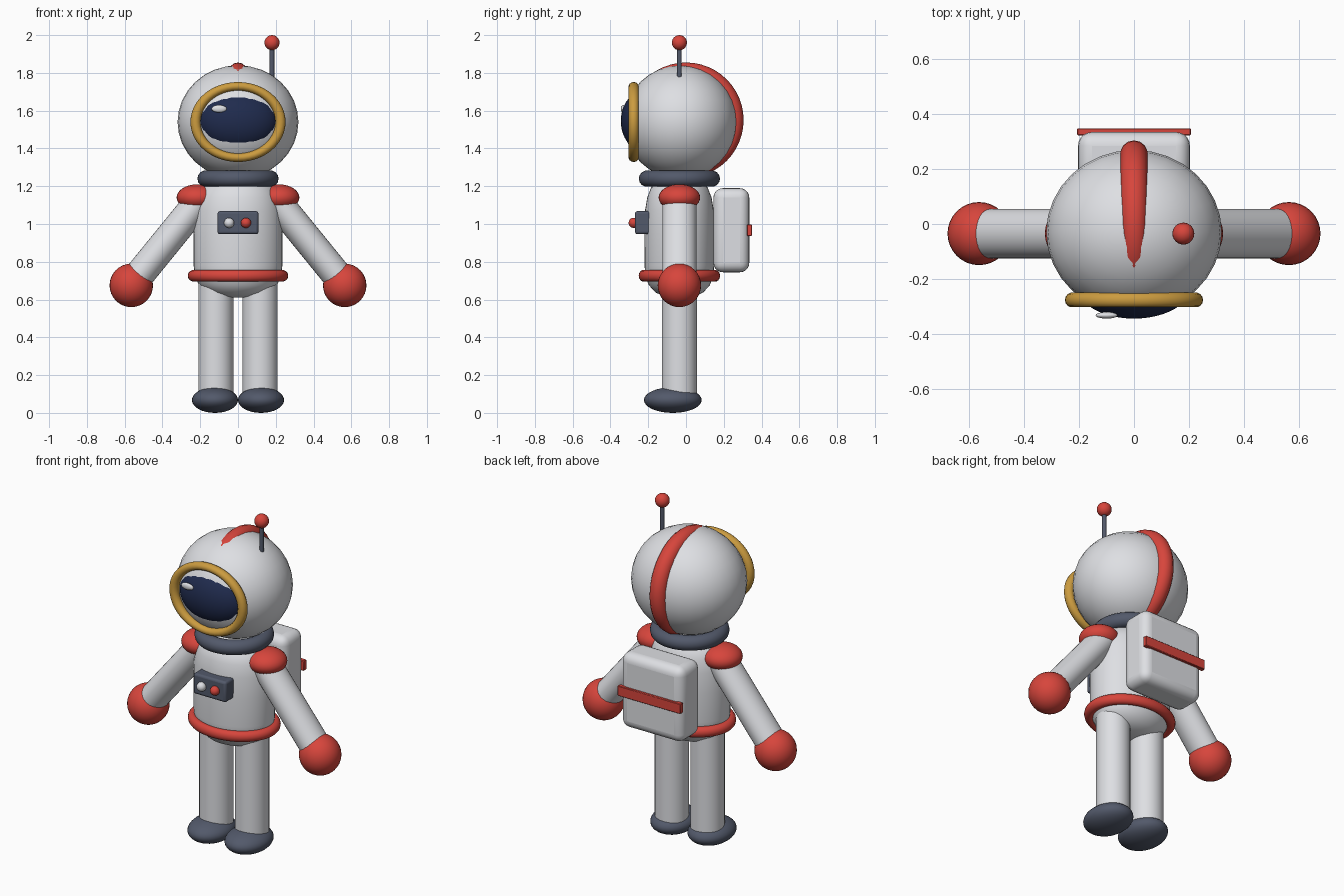
import bpy
import math
from mathutils import Vector

cube = bpy.data.objects.get("Cube")
if cube:
    bpy.data.objects.remove(cube, do_unlink=True)


def material(name, rgb):
    m = bpy.data.materials.new(name)
    m.use_nodes = True
    m.diffuse_color = (*rgb, 1)
    m.node_tree.nodes["Principled BSDF"].inputs["Base Color"].default_value = (*rgb, 1)
    return m


WHITE = material("suit white", (0.73, 0.74, 0.77))
RED = material("trim red", (0.68, 0.06, 0.045))
GOLD = material("rim gold", (0.60, 0.33, 0.05))
SLATE = material("slate grey", (0.085, 0.10, 0.145))
NAVY = material("visor navy", (0.014, 0.024, 0.075))
MID = -0.035  # depth of the body's centre line


def finish(name, mat, angle=50):
    ob = bpy.context.object
    ob.name = ob.data.name = name
    ob.data.materials.clear()
    ob.data.materials.append(mat)
    bpy.ops.object.transform_apply(location=False, rotation=False, scale=True)
    bpy.ops.object.shade_smooth_by_angle(angle=math.radians(angle))
    return ob


def ball(name, mat, loc, radii, segs=32, rings=16):
    bpy.ops.mesh.primitive_uv_sphere_add(segments=segs, ring_count=rings, location=loc)
    bpy.context.object.scale = radii
    return finish(name, mat)


def ring(name, mat, loc, major, minor, scale=(1, 1, 1), rot=(0, 0, 0)):
    bpy.ops.mesh.primitive_torus_add(location=loc, rotation=rot, major_segments=48,
                                     minor_segments=14, major_radius=major, minor_radius=minor)
    bpy.context.object.scale = scale
    return finish(name, mat, 80)


def rod(name, mat, start, end, rx, ry):
    a, b = Vector(start), Vector(end)
    bpy.ops.mesh.primitive_cylinder_add(vertices=32, radius=1, depth=1, location=(a + b) / 2)
    ob = bpy.context.object
    # keep the local y axis along world y, tilting in the frontal plane only
    ob.rotation_euler = (0, math.atan2(b.x - a.x, b.z - a.z), 0)
    ob.scale = (rx, ry, (b - a).length)
    return finish(name, mat)


def box(name, mat, loc, size, bevel, segments=4):
    bpy.ops.mesh.primitive_cube_add(size=1, location=loc)
    bpy.context.object.scale = size
    ob = finish(name, mat)
    mod = ob.modifiers.new("Rounded edges", "BEVEL")
    mod.width = bevel
    mod.segments = segments
    return ob


def lathe(name, mat, profile, loc, y_scale, segs=40):
    verts = [(r * math.cos(2 * math.pi * i / segs), r * math.sin(2 * math.pi * i / segs) * y_scale, z)
             for r, z in profile for i in range(segs)]
    faces = [(k * segs + i, k * segs + (i + 1) % segs, (k + 1) * segs + (i + 1) % segs, (k + 1) * segs + i)
             for k in range(len(profile) - 1) for i in range(segs)]
    last = (len(profile) - 1) * segs
    faces += [tuple(reversed(range(segs))), tuple(range(last, last + segs))]
    mesh = bpy.data.meshes.new(name)
    mesh.from_pydata(verts, [], faces)
    ob = bpy.data.objects.new(name, mesh)
    ob.location = loc
    bpy.context.collection.objects.link(ob)
    bpy.ops.object.select_all(action="DESELECT")
    ob.select_set(True)
    bpy.context.view_layer.objects.active = ob
    return finish(name, mat)


# Helmet with crest, visor and rim
ball("helmet", WHITE, (0, -0.03, 1.54), (0.32, 0.30, 0.30))
ring("helmet_crest", RED, (0, 0, 1.55), 0.255, 0.05, rot=(0, math.pi / 2, 0))
ball("visor", NAVY, (0, -0.223, 1.545), (0.21, 0.122, 0.159), 48, 32)
ring("visor_rim", GOLD, (0, -0.277, 1.54), 0.225, 0.027, (1, 0.84, 1), (math.pi / 2, 0, 0))
ball("visor_glint", WHITE, (-0.10, -0.333, 1.61), (0.04, 0.012, 0.02), 20, 10)

# Antenna
rod("antenna_rod", SLATE, (0.18, MID, 1.72), (0.18, MID, 1.94), 0.012, 0.012)
ball("antenna_tip", RED, (0.18, MID, 1.96), (0.04, 0.04, 0.04), 24, 12)

# Torso, collar and belt
lathe("torso", WHITE, [(0.04, 0.61), (0.10, 0.616), (0.16, 0.637), (0.205, 0.675), (0.228, 0.72),
                       (0.235, 0.78), (0.236, 0.95), (0.232, 1.07), (0.217, 1.14), (0.19, 1.195),
                       (0.14, 1.23)], (0, MID, 0), 0.785)
ring("collar", SLATE, (0, MID, 1.24), 0.172, 0.043)
ring("belt", RED, (0, MID, 0.726), 0.235, 0.031, (1, 0.81, 1))

# Chest panel
box("chest_panel", SLATE, (0, -0.225, 1.007), (0.216, 0.09, 0.122), 0.013, 3)
for name, mat, x in (("white_button", WHITE, -0.047), ("red_button", RED, 0.042)):
    ball(name, mat, (x, -0.277, 1.006), (0.027, 0.027, 0.027), 20, 10)

# Backpack with its stripe
box("backpack", WHITE, (0, 0.24, 0.967), (0.408, 0.19, 0.445), 0.05, 5)
box("backpack_stripe", RED, (0, 0.336, 0.967), (0.414, 0.026, 0.06), 0.003, 1)

# Limbs, mirrored left and right
for side, s in (("left", 1), ("right", -1)):
    ball(side + "_shoulder", RED, (s * 0.215, MID, 1.14), (0.11, 0.11, 0.07), 32, 16)
    rod(side + "_arm", WHITE, (s * 0.205, MID, 1.12), (s * 0.555, MID, 0.69), 0.079, 0.09)
    ball(side + "_glove", RED, (s * 0.565, MID, 0.675), (0.115, 0.115, 0.115))
    rod(side + "_leg", WHITE, (s * 0.117, MID, 0.08), (s * 0.117, MID, 0.70), 0.093, 0.093)
    ball(side + "_boot", SLATE, (s * 0.122, -0.07, 0.068), (0.122, 0.153, 0.068))
